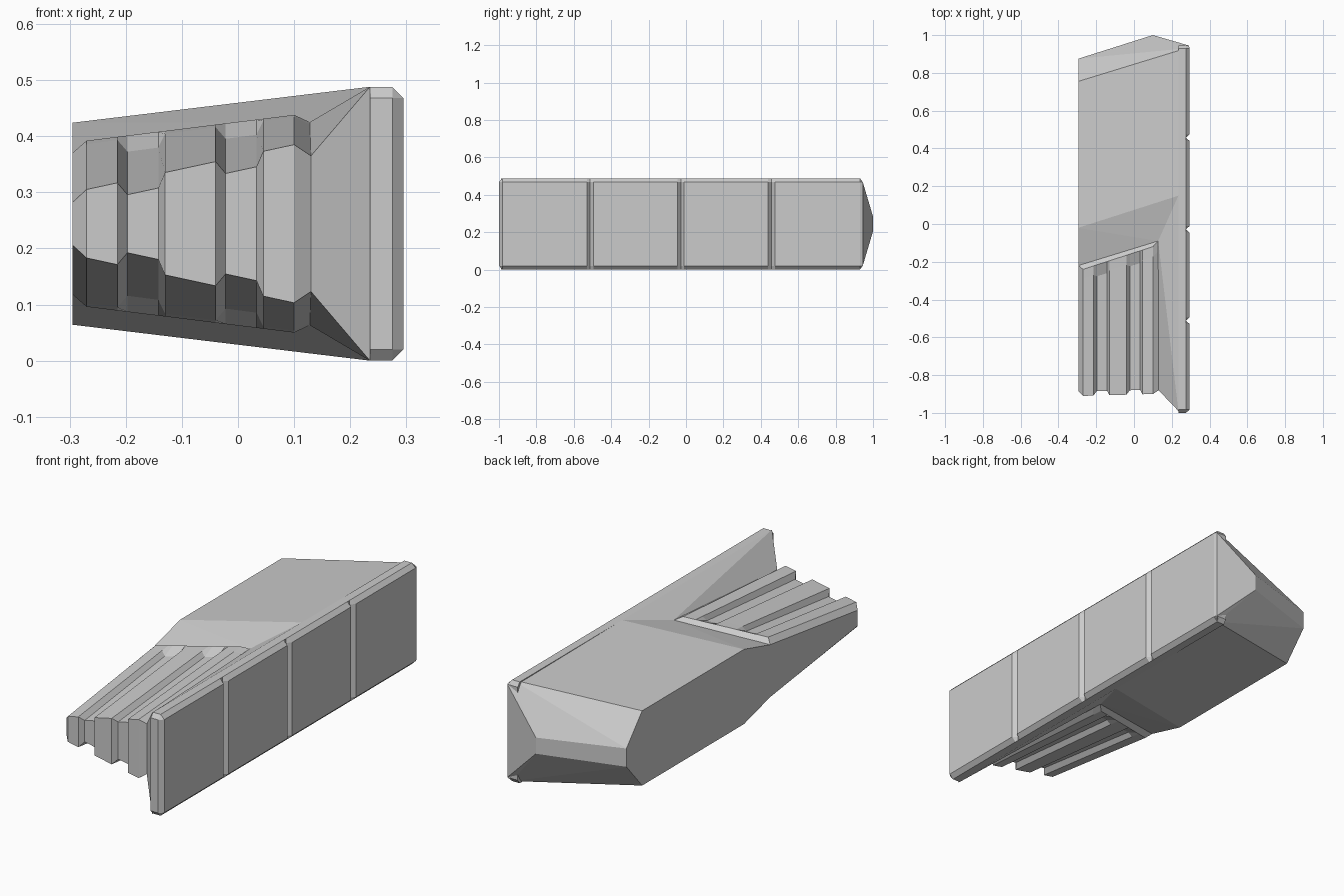
import bpy, bmesh

if "Cube" in bpy.data.objects:
    bpy.data.objects.remove(bpy.data.objects["Cube"])

H = 0.488  # overall height; every part mirrors about z = H / 2


def flip(p):
    return (p[0], p[1], H - p[2])


def finish(name, bm):
    bmesh.ops.remove_doubles(bm, verts=bm.verts[:], dist=0.0005)
    bmesh.ops.dissolve_degenerate(bm, edges=bm.edges[:], dist=0.0001)
    bmesh.ops.recalc_face_normals(bm, faces=bm.faces[:])
    mesh = bpy.data.meshes.new(name)
    bm.to_mesh(mesh)
    bm.free()
    ob = bpy.data.objects.new(name, mesh)
    bpy.context.collection.objects.link(ob)
    return ob


def hull(name, pts):
    """Convex solid from upper-half points, mirrored top to bottom."""
    bm = bmesh.new()
    for p in pts:
        bm.verts.new(p)
        bm.verts.new(flip(p))
    res = bmesh.ops.convex_hull(bm, input=bm.verts[:])
    loose = [v for v in bm.verts if not v.link_faces]
    bmesh.ops.delete(bm, geom=loose, context='VERTS')
    bmesh.ops.dissolve_limit(bm, angle_limit=0.01, verts=bm.verts[:], edges=bm.edges[:])
    return finish(name, bm)


def loft(name, sections):
    """Skin upper-half sections, each closed by its own mirror image."""
    bm = bmesh.new()
    rings = [[bm.verts.new(p) for p in s + [flip(p) for p in reversed(s)]] for s in sections]
    n = len(rings[0])
    for a, b in zip(rings, rings[1:]):
        for i in range(n):
            j = (i + 1) % n
            bm.faces.new((a[i], a[j], b[j], b[i]))
    bm.faces.new(rings[0])
    bm.faces.new(rings[-1])
    return finish(name, bm)


def lerp(a, b, t):
    return tuple(p + (q - p) * t for p, q in zip(a, b))


def along_x(a, b, x):
    return lerp(a, b, (x - a[0]) / (b[0] - a[0]))


# Main body: flat top, slanted front, faceted back end
B_LEFT, B_RIGHT = (-0.295, -0.22, 0.37), (0.128, -0.09, 0.425)
body_corner = (0.235, 0.15, 0.488)
hull("body", [
    (-0.295, -0.02, 0.424), body_corner, B_LEFT, B_RIGHT,
    (-0.295, 0.755, 0.424), (0.275, 0.93, 0.488), (0.29, 0.945, 0.468),
    (-0.295, 0.875, 0.288), (0.1, 1.0, 0.283)])

# Wedge joining the grille to the side plate
hull("plate_wedge", [
    body_corner, B_RIGHT, (0.13, -0.88, 0.365), (0.235, -0.99, 0.488)])

# Side plate: chamfered bar with three V notches on its outer face
OUT, IN, CH = 0.295, 0.235, 0.02


def plate_section(y, outer=OUT, top=H):
    return [(IN, y, top), (OUT - CH, y, top), (outer, y, H - CH)]


sections = [plate_section(-1.0, OUT - CH, H - CH), plate_section(-0.982)]
for y in (-0.512, -0.028, 0.457):
    sections += [plate_section(y - 0.018), plate_section(y, OUT - CH), plate_section(y + 0.018)]
sections += [plate_section(0.93), plate_section(0.945, 0.29, H - CH)]
loft("side_plate", sections)

# Ribbed grille: cross-sections step over the ribs and the sunken grooves
RIDGE = ((-0.27, -0.24, 0.392), (0.10, -0.12, 0.438))
FRONT = ((-0.27, -0.91, 0.305), (0.10, -0.90, 0.385))


def rib(x, sunk=False):
    base = along_x(B_LEFT, B_RIGHT, x)
    ridge, front = along_x(*RIDGE, x), along_x(*FRONT, x)
    start = lerp(ridge, front, 0.07)
    if sunk:
        start = (x, start[1] - 0.012, start[2] - 0.023)
        front = (x, front[1] + 0.023, front[2] - 0.025)
    return [base, ridge, start, front]


def grille_edge(base, front):
    return [base, base, lerp(base, front, 0.07), front]


columns = [grille_edge(B_LEFT, (-0.295, -0.885, 0.282)), rib(-0.27)]
for left in (-0.215, -0.04):
    columns += [rib(left), rib(left + 0.018, True), rib(left + 0.073, True), rib(left + 0.085)]
columns += [rib(0.10), grille_edge(B_RIGHT, (0.13, -0.88, 0.365))]
loft("ribbed_grille", columns)
